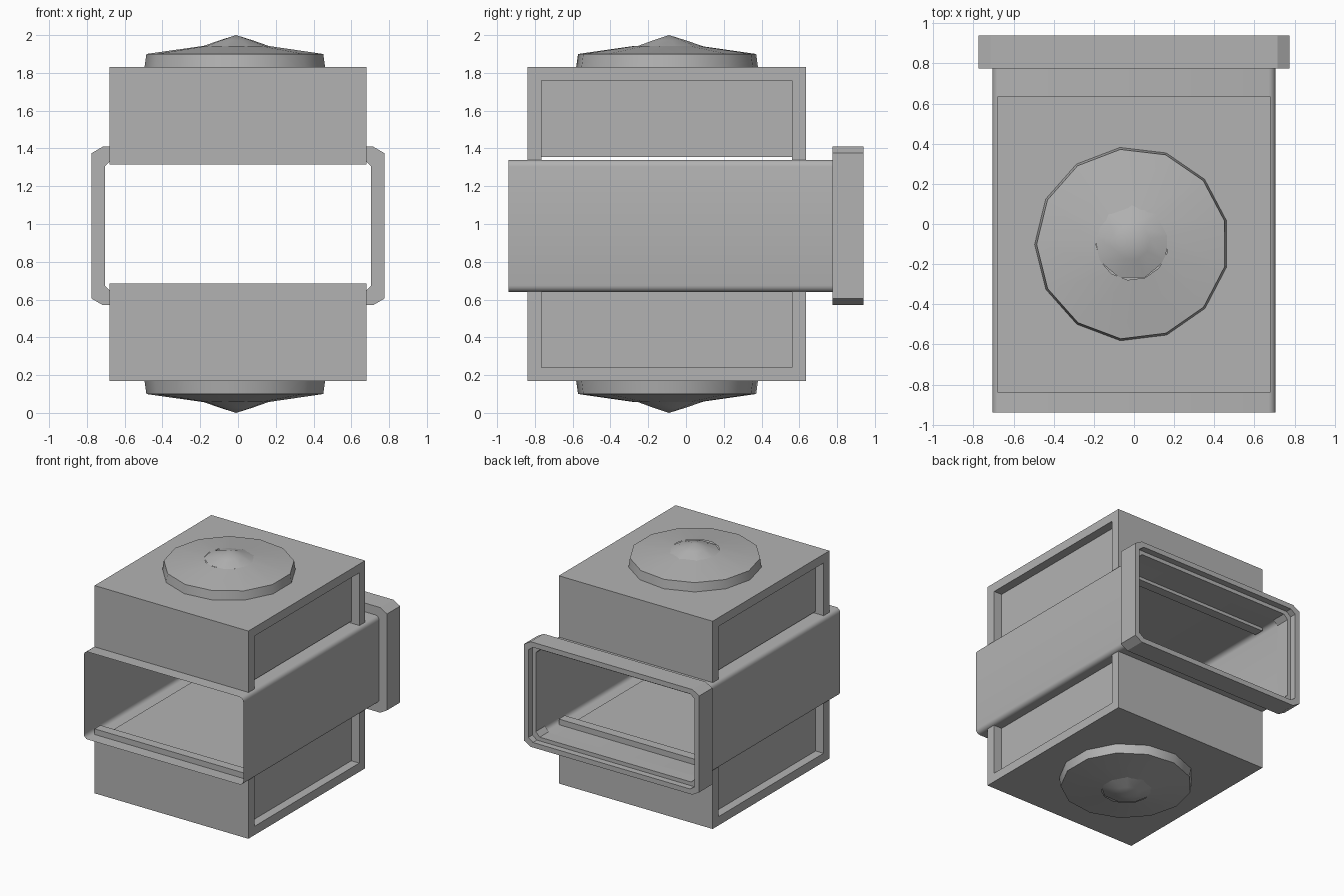
import bpy, bmesh, math
from mathutils import Vector

cube = bpy.data.objects.get("Cube")
if cube:
    bpy.data.objects.remove(cube, do_unlink=True)

grey = bpy.data.materials.new("plain_grey")
grey.use_nodes = True
COLOUR = (0.45, 0.45, 0.45, 1)
grey.diffuse_color = COLOUR
grey.node_tree.nodes["Principled BSDF"].inputs["Base Color"].default_value = COLOUR


def finish(name, bm, smooth=False):
    bmesh.ops.recalc_face_normals(bm, faces=bm.faces)
    mesh = bpy.data.meshes.new(name)
    bm.to_mesh(mesh)
    bm.free()
    mesh.materials.append(grey)
    ob = bpy.data.objects.new(name, mesh)
    bpy.context.collection.objects.link(ob)
    if smooth:
        bpy.ops.object.select_all(action='DESELECT')
        ob.select_set(True)
        bpy.context.view_layer.objects.active = ob
        bpy.ops.object.shade_smooth_by_angle(angle=math.radians(35))
    return ob


def loft(bm, loops, closed=False):
    """Bridge equal-length vertex loops into quads."""
    rings = [[bm.verts.new(p) for p in loop] for loop in loops]
    pairs = list(zip(rings, rings[1:]))
    if closed:
        pairs.append((rings[-1], rings[0]))
    for a, b in pairs:
        for i in range(len(a)):
            j = (i + 1) % len(a)
            bm.faces.new((a[i], a[j], b[j], b[i]))
    return rings


MID = 0.99  # height of the tunnel axis


def section(hx, hz, cx, cz, y, steps=1):
    """Rectangle with cut or rounded corners, standing across y."""
    pts = []
    for k, (sx, sz) in enumerate(((1, 1), (-1, 1), (-1, -1), (1, -1))):
        for s in range(steps + 1):
            a = math.pi / 2 * (k + s / steps)
            pts.append(Vector((sx * (hx - cx) + cx * math.cos(a), y,
                               MID + sz * (hz - cz) + cz * math.sin(a))))
    return pts


# Thin tunnel sleeve running front to back
bm = bmesh.new()
loft(bm, [section(0.705, 0.35, 0.035, 0.035, y, 4) for y in (-0.94, 0.79)])
finish("tunnel_sleeve", bm, True)

# Collar around the rear mouth, with a stepped inner lip
bm = bmesh.new()
outer, step, lip = (0.775, 0.42, 0.06, 0.035), (0.735, 0.38, 0.04, 0.03), (0.705, 0.35, 0.035, 0.035)
loft(bm, [section(*outer, 0.775), section(*outer, 0.94), section(*step, 0.94),
          section(*step, 0.89), section(*lip, 0.89), section(*lip, 0.775)], closed=True)
finish("rear_collar", bm)


def box(bm, x, y, z):
    verts = bmesh.ops.create_cube(bm, size=1)["verts"]
    for v in verts:
        v.co = Vector([lo + (c + 0.5) * (hi - lo) for c, (lo, hi) in zip(v.co, (x, y, z))])


def lathe(name, sides, phase, profile, centre, side):
    """Turned solid with a pointed tip when the last radius is zero."""
    def ring(r, z):
        return [(centre[0] + r * math.cos(phase + math.tau * i / sides),
                 centre[1] + r * math.sin(phase + math.tau * i / sides),
                 1 + side * (z - 1)) for i in range(sides)]
    bm = bmesh.new()
    loft(bm, [ring(r, z) for r, z in profile])
    bmesh.ops.remove_doubles(bm, verts=bm.verts, dist=0.0005)
    finish(name, bm, True)


# Housing and domed disc, mirrored above and below the tunnel
for label, s in (("upper", 1), ("lower", -1)):
    def span(lo, hi):
        return tuple(sorted((1 + s * (lo - 1), 1 + s * (hi - 1))))

    bm = bmesh.new()
    box(bm, (-0.68, 0.68), (-0.84, 0.635), span(1.76, 1.83))
    box(bm, (-0.68, 0.68), (-0.84, -0.765), span(1.315, 1.76))
    box(bm, (-0.68, 0.68), (0.56, 0.635), span(1.315, 1.76))
    # Drop hidden seams between the cap and the end walls
    bm.faces.ensure_lookup_table()
    seam = 1 + s * 0.76
    hidden = [f for f in bm.faces if abs(f.calc_center_median().z - seam) < 0.001
              and max(v.co.y for v in f.verts) - min(v.co.y for v in f.verts) < 0.2]
    bmesh.ops.delete(bm, geom=hidden, context='FACES_ONLY')
    finish(label + "_housing", bm)

    bm = bmesh.new()
    box(bm, (-0.61, 0.61), (-0.765, 0.56), span(1.355, 1.76))
    finish(label + "_recessed_core", bm)

    lathe(label + "_disc", 13, math.radians(14),
          [(0.485, 1.83), (0.475, 1.9), (0.18, 1.942)], (-0.01, -0.1), s)
    lathe(label + "_disc_tip", 9, math.radians(-70),
          [(0.188, 1.938), (0.09, 1.972), (0, 2)], (-0.01, -0.09), s)
